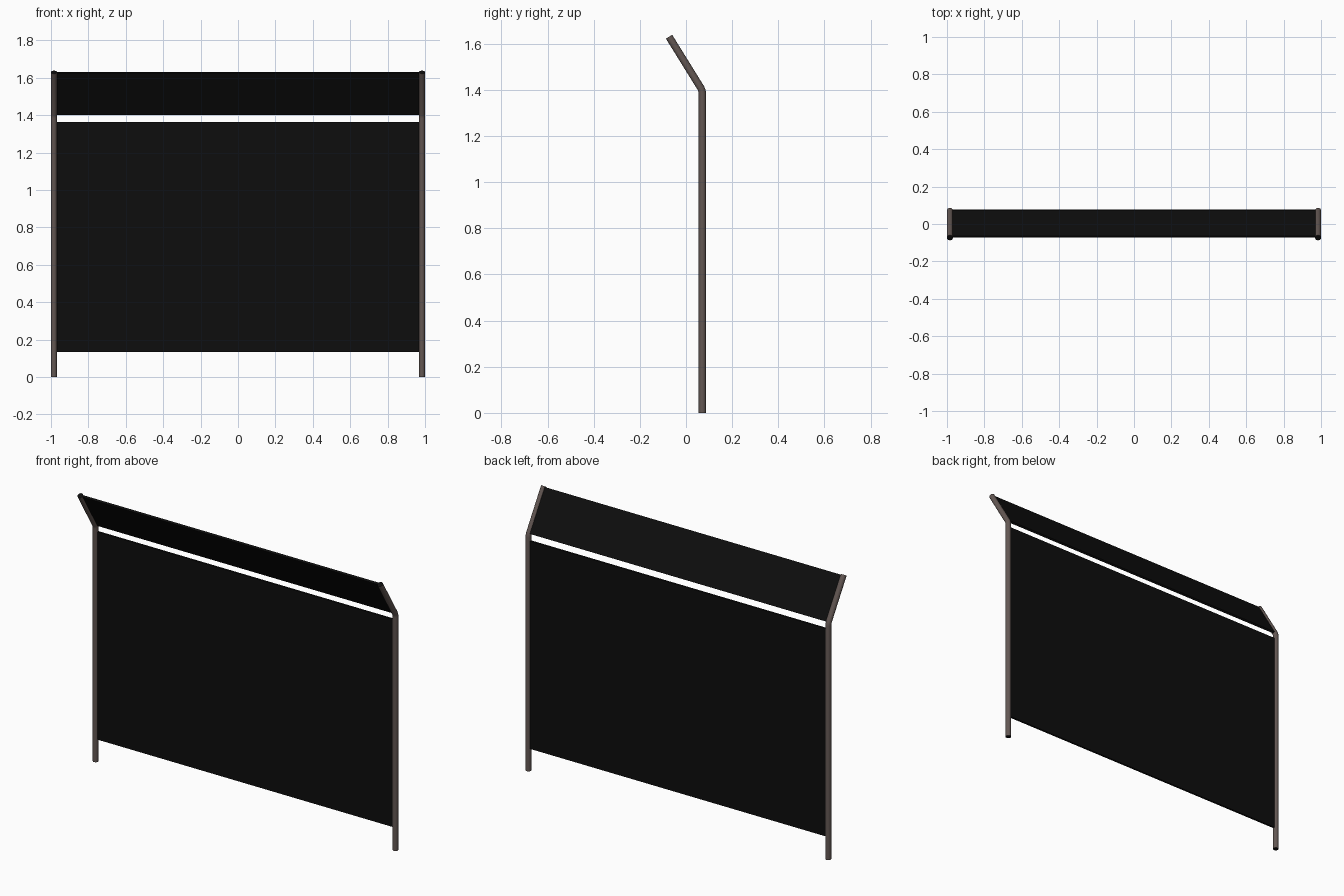
import bpy, bmesh, math
from mathutils import Vector

if "Cube" in bpy.data.objects:
    bpy.data.objects.remove(bpy.data.objects["Cube"])


def make_mat(name, rgb):
    m = bpy.data.materials.new(name)
    m.diffuse_color = (*rgb, 1)
    m.use_nodes = True
    m.node_tree.nodes["Principled BSDF"].inputs["Base Color"].default_value = m.diffuse_color
    return m


STEEL = make_mat("brown grey steel", (0.125, 0.096, 0.087))
BLACK = make_mat("black", (0.004, 0.004, 0.004))

POST_X, R, SIDES = 0.984, 0.016, 20
FOOT, BEND, TIP = (Vector(p) for p in ((0, 0.071, 0), (0, 0.071, 1.397), (0, -0.0735, 1.63)))
ARM = (TIP - BEND).normalized()
UP = Vector((0, 0, 1))


def add_object(name, bm, mats):
    bmesh.ops.recalc_face_normals(bm, faces=bm.faces)
    me = bpy.data.meshes.new(name)
    bm.to_mesh(me)
    bm.free()
    for m in mats:
        me.materials.append(m)
    ob = bpy.data.objects.new(name, me)
    bpy.context.collection.objects.link(ob)
    return ob


# Bent round post with black end caps
def post(name, x):
    bm = bmesh.new()
    mid = (UP + ARM).normalized()
    path = [(FOOT, UP), (BEND - UP * 0.012, (UP * 3 + mid).normalized()), (BEND + Vector((0, -0.002, -0.001)), mid),
            (BEND + ARM * 0.012, (ARM * 3 + mid).normalized()), (TIP, ARM)]
    rings = []
    for p, d in path:
        side = Vector((1, 0, 0))
        out = d.cross(side)
        rings.append([bm.verts.new(p + Vector((x, 0, 0)) + R * (side * math.cos(a) + out * math.sin(a)))
                      for a in (2 * math.pi * i / SIDES for i in range(SIDES))])
    for a, b in zip(rings, rings[1:]):
        for i in range(SIDES):
            j = (i + 1) % SIDES
            bm.faces.new((a[i], a[j], b[j], b[i])).smooth = True
    for ring in (rings[0], rings[-1]):
        bm.faces.new(ring).material_index = 1
    ob = add_object(name, bm, [STEEL, BLACK])
    bpy.context.view_layer.objects.active = ob
    ob.select_set(True)
    bpy.ops.object.shade_smooth_by_angle(angle=math.radians(40))
    ob.select_set(False)


# Thin panel spanning the posts, from one point on the profile to another
def panel(name, low, high, thick=0.012):
    bm = bmesh.new()
    d = (high - low).normalized()
    n = Vector((1, 0, 0)).cross(d) * thick / 2
    section = (low - n, high - n, high + n, low + n)
    a, b = ([bm.verts.new(p + Vector((x, 0, 0))) for p in section]
            for x in (-POST_X + 0.004, POST_X - 0.004))
    bm.faces.new(a)
    bm.faces.new(b)
    for i in range(4):
        j = (i + 1) % 4
        bm.faces.new((a[i], a[j], b[j], b[i]))
    add_object(name, bm, [BLACK])


post("left_post", -POST_X)
post("right_post", POST_X)
panel("main_panel", Vector((0, 0.072, 0.133)), Vector((0, 0.072, 1.365)))
OFF = Vector((0, 0.003, 0.002))
panel("top_panel", BEND + ARM * 0.006 + OFF, TIP - ARM * 0.004 + OFF)
